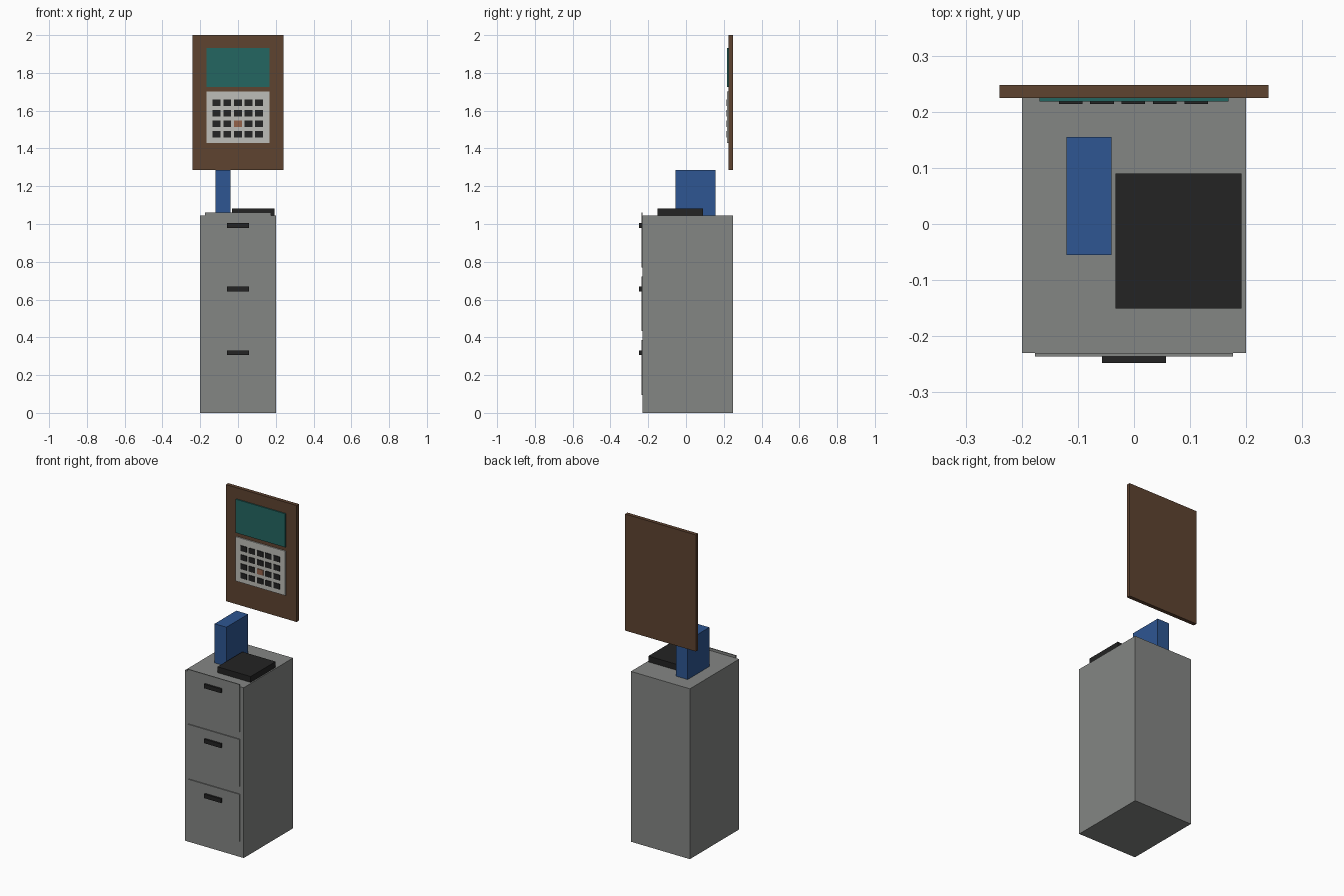
import bpy
import bmesh

if "Cube" in bpy.data.objects:
    bpy.data.objects.remove(bpy.data.objects["Cube"])


def material(name, rgb):
    # convert 0-255 display colour to linear
    m = bpy.data.materials.new(name)
    lin = [((c / 255 + 0.055) / 1.055) ** 2.4 for c in rgb]
    m.diffuse_color = (*lin, 1)
    m.use_nodes = True
    m.node_tree.nodes["Principled BSDF"].inputs["Base Color"].default_value = m.diffuse_color
    return m


GREY = material("cabinet grey", (132, 134, 132))
BLACK = material("black plastic", (35, 35, 35))
BLUE = material("binder blue", (46, 86, 146))
BROWN = material("board brown", (94, 67, 48))
TEAL = material("screen teal", (36, 102, 97))
PALE = material("keypad pale grey", (190, 190, 184))
TAN = material("key tan", (148, 98, 74))


def box(name, x, y, z, mat):
    # axis-aligned box from (min, max) pairs
    bm = bmesh.new()
    bmesh.ops.create_cube(bm, size=1)
    for v in bm.verts:
        v.co = [r[0] if c < 0 else r[1] for c, r in zip(v.co, (x, y, z))]
    mesh = bpy.data.meshes.new(name)
    bm.to_mesh(mesh)
    bm.free()
    mesh.materials.append(mat)
    ob = bpy.data.objects.new(name, mesh)
    bpy.context.collection.objects.link(ob)
    return ob


# Cabinet body
box("cabinet", (-0.2, 0.2), (-0.23, 0.248), (0, 1.045), GREY)

# Three drawers with handles
for i in range(3):
    top = 0.386 + 0.337 * i
    box(f"drawer_front_{i + 1}", (-0.176, 0.176), (-0.236, -0.23), (top - 0.29, top), GREY)
    box(f"drawer_handle_{i + 1}", (-0.057, 0.057), (-0.248, -0.236),
        (top - 0.08, top - 0.055), BLACK)

# Items on top of the cabinet
box("upright_binder", (-0.12, -0.04), (-0.055, 0.155), (1.045, 1.285), BLUE)
box("flat_case", (-0.033, 0.192), (-0.151, 0.09), (1.045, 1.081), BLACK)

# Wall board with screen and keypad
box("wall_board", (-0.24, 0.24), (0.225, 0.248), (1.285, 2.0), BROWN)
box("screen", (-0.168, 0.168), (0.218, 0.225), (1.726, 1.932), TEAL)
box("keypad_panel", (-0.168, 0.168), (0.218, 0.225), (1.43, 1.702), PALE)

# Keys in four rows of five
for row in range(4):
    for col in range(5):
        cx, cz = -0.113 + 0.056 * col, 1.475 + 0.0557 * row
        mat = TAN if (row, col) == (1, 2) else BLACK
        box(f"key_{row + 1}_{col + 1}", (cx - 0.021, cx + 0.021), (0.214, 0.218),
            (cz - 0.0165, cz + 0.0165), mat)
